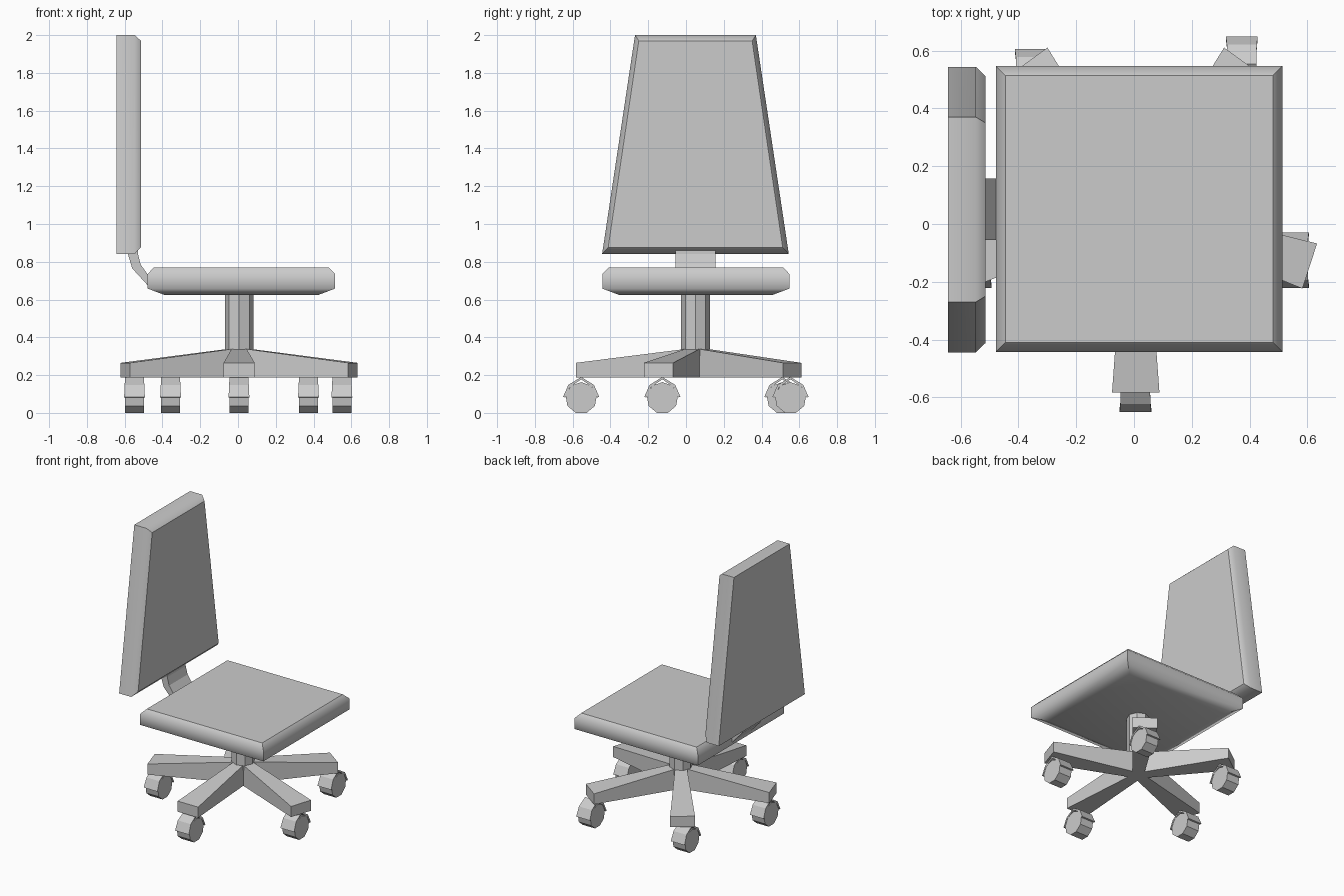
import bpy, bmesh, math
from mathutils import Matrix, Vector

default = bpy.data.objects.get("Cube")
if default:
    bpy.data.objects.remove(default, do_unlink=True)

grey = bpy.data.materials.new("plain grey")
grey.use_nodes = True
COLOUR = (0.6, 0.6, 0.6, 1)
grey.diffuse_color = COLOUR
grey.node_tree.nodes["Principled BSDF"].inputs["Base Color"].default_value = COLOUR

CX, CY = 0.006, 0.05          # centre of the column and leg star


def finish(name, bm):
    bmesh.ops.recalc_face_normals(bm, faces=bm.faces)
    mesh = bpy.data.meshes.new(name)
    bm.to_mesh(mesh)
    bm.free()
    mesh.materials.append(grey)
    obj = bpy.data.objects.new(name, mesh)
    bpy.context.collection.objects.link(obj)
    return obj


def loft(name, rings, sharp_rings=None):
    """Skin closed rings of points; with sharp_rings, shade smooth but keep those rings and the corners sharp."""
    bm = bmesh.new()
    loops = [[bm.verts.new(p) for p in ring] for ring in rings]
    n = len(loops[0])
    for a, b in zip(loops, loops[1:]):
        for i in range(n):
            j = (i + 1) % n
            bm.faces.new((a[i], a[j], b[j], b[i]))
    bm.faces.new(loops[0])
    bm.faces.new(loops[-1])
    if sharp_rings is not None:
        for f in bm.faces:
            f.smooth = True
        ring_of = {v: k for k, loop in enumerate(loops) for v in loop}
        for e in bm.edges:
            a, b = (ring_of[v] for v in e.verts)
            e.smooth = a == b and a not in sharp_rings
    return finish(name, bm)


def rectangle(x0, x1, y0, y1, z):
    return [(x0, y0, z), (x1, y0, z), (x1, y1, z), (x0, y1, z)]


def prism(name, sides, radius, z0, z1, turn):
    def ring(z):
        angles = [turn + math.tau * i / sides for i in range(sides)]
        return [(CX + radius * math.cos(a), CY + radius * math.sin(a), z) for a in angles]
    return loft(name, [ring(z0), ring(z1)])


# Seat cushion: shallow bevel above, wide bevel below
def seat_ring(inset, z):
    return rectangle(-0.478 + inset, 0.514 - inset, -0.443 + inset, 0.547 - inset, z)


loft("seat", [seat_ring(0.09, 0.624), seat_ring(0, 0.658),
              seat_ring(0, 0.736), seat_ring(0.033, 0.77)], {3})


# Tapered backrest with a bevelled front
def back_ring(x, low, high, z0, z1):
    return [(x, CY - low, z0), (x, CY + low, z0), (x, CY + high, z1), (x, CY - high, z1)]


loft("backrest", [back_ring(-0.644, 0.494, 0.32, 0.842, 2.0),
                  back_ring(-0.547, 0.494, 0.32, 0.842, 2.0),
                  back_ring(-0.514, 0.462, 0.3, 0.876, 1.97)], {0, 2})

# Curved bracket joining seat and backrest
bracket = [(-0.585, 0.87), (-0.583, 0.842), (-0.56, 0.765), (-0.478, 0.675), (-0.43, 0.655),
           (-0.43, 0.71), (-0.478, 0.733), (-0.515, 0.785), (-0.53, 0.842), (-0.53, 0.87)]
loft("back_bracket", [[(x, y, z) for x, z in bracket] for y in (-0.055, 0.157)])

# Column and hub
prism("column", 8, 0.076, 0.3, 0.63, 0)
prism("hub", 5, 0.068, 0.188, 0.338, math.radians(-54))

# Five legs, widening and getting thinner outwards
for k in range(5):
    angle = math.radians(-90 + 72 * k)
    place = Matrix.Translation((CX, CY, 0)) @ Matrix.Rotation(angle, 4, "Z")

    def section(r, w, top):
        pts = [(r, -w, 0.188), (r, w, 0.188), (r, w, top), (r, -w, top)]
        return [place @ Vector(p) for p in pts]
    loft(f"leg_{k + 1}", [section(0.055, 0.04, 0.338), section(0.633, 0.082, 0.265)])

# Casters: a nine-sided wheel under a thin bent hood, all rolling along y
hood_half = [(0.096, 0.084, 0.055), (0.068, 0.148, 0.052)]
for k, (x, y) in enumerate([(0.005, -0.555), (0.55, -0.125), (0.373, 0.553),
                            (-0.357, 0.51), (-0.548, -0.125)]):
    bm = bmesh.new()
    bmesh.ops.create_cone(bm, cap_ends=True, segments=9, radius1=0.084, radius2=0.084, depth=0.1)
    # one vertex points straight up, so the wheel rests on a flat side
    top = max(bm.verts, key=lambda v: v.co.y).co
    spin = math.atan2(top.x, top.y)
    bmesh.ops.rotate(bm, verts=bm.verts, matrix=Matrix.Rotation(spin, 3, "Z"))
    bmesh.ops.rotate(bm, verts=bm.verts, matrix=Matrix.Rotation(math.pi / 2, 3, "X"))
    bmesh.ops.rotate(bm, verts=bm.verts, matrix=Matrix.Rotation(math.pi / 2, 3, "Z"))
    lift = -min(v.co.z for v in bm.verts)
    bmesh.ops.translate(bm, verts=bm.verts, vec=(x, y, lift))
    finish(f"wheel_{k + 1}", bm)

    arch = hood_half + [(0, 0.19, 0.05)] + [(-a, z, w) for a, z, w in reversed(hood_half)]
    rings = []
    for a, z, w in arch:
        inner = (a * 0.88, z - (0.002 if z < 0.1 else 0.012))
        rings.append([(x - w, y + a, z), (x + w, y + a, z),
                      (x + w, y + inner[0], inner[1]), (x - w, y + inner[0], inner[1])])
    loft(f"caster_hood_{k + 1}", rings)
